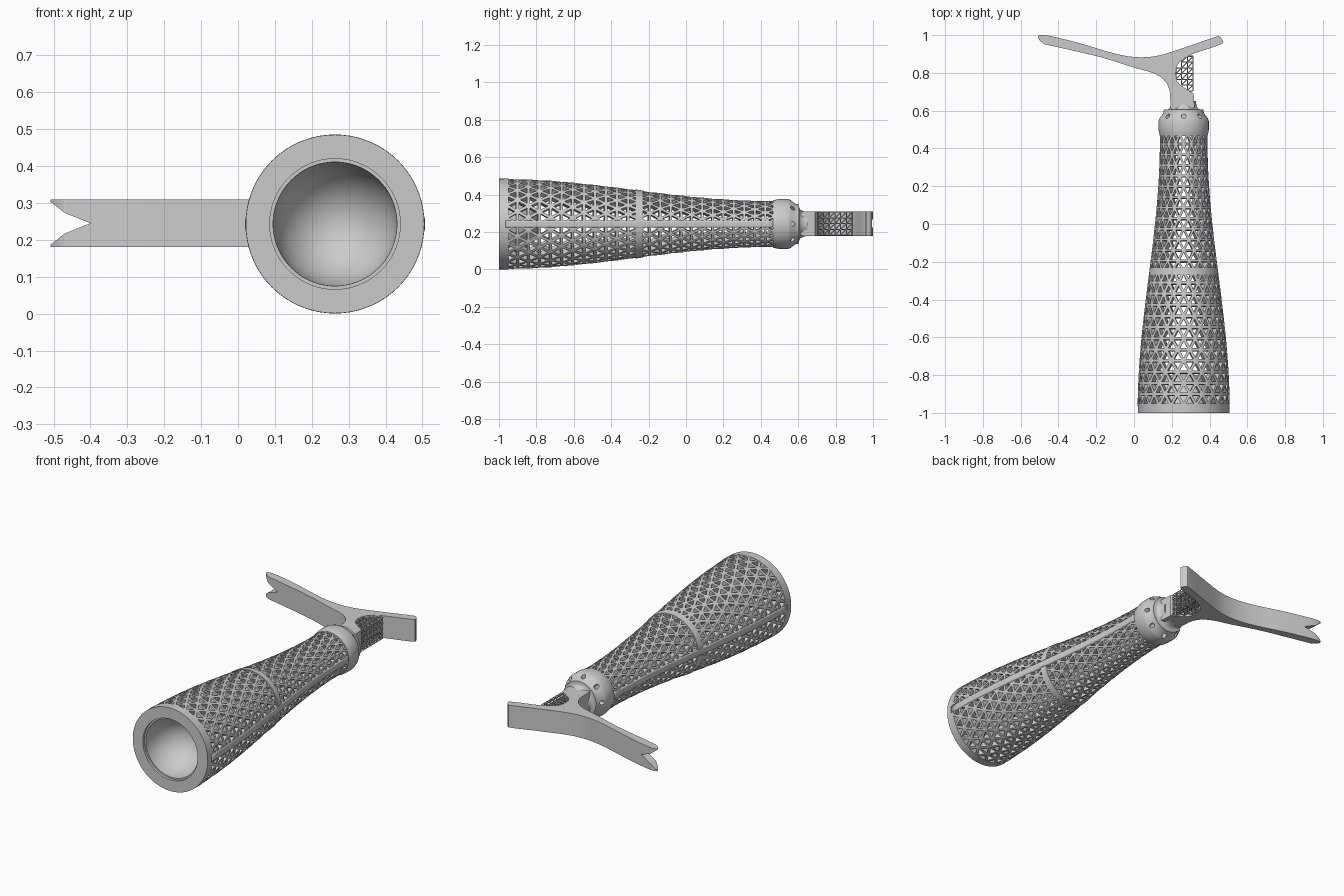
import bpy, bmesh
from math import pi, sin, cos
from mathutils import Vector, Matrix

if "Cube" in bpy.data.objects:
    bpy.data.objects.remove(bpy.data.objects["Cube"])

CX, CZ = 0.263, 0.243          # handle axis (runs along y)


def radius(y):
    return 0.183 + 0.059 * cos(pi * min(y + 1, 1.45) / 1.45)


def on_axis(y, r, a):
    return Vector((CX + r * cos(a), y, CZ + r * sin(a)))


def finish(name, bm, smooth=True):
    me = bpy.data.meshes.new(name)
    bm.to_mesh(me)
    bm.free()
    ob = bpy.data.objects.new(name, me)
    bpy.context.collection.objects.link(ob)
    if smooth:
        shade(ob)
    return ob


def activate(ob):
    bpy.ops.object.select_all(action='DESELECT')
    ob.select_set(True)
    bpy.context.view_layer.objects.active = ob


def shade(ob):
    activate(ob)
    bpy.ops.object.shade_smooth_by_angle(angle=0.6)


def cut(ob, cutter):
    m = ob.modifiers.new('cut', 'BOOLEAN')
    m.operation, m.solver, m.object = 'DIFFERENCE', 'EXACT', cutter
    cutter.hide_render = True
    activate(ob)
    bpy.ops.object.modifier_apply(modifier=m.name)
    bpy.data.objects.remove(cutter)
    shade(ob)


def lathe(name, profile, seg=72, closed=False):
    bm = bmesh.new()
    rings = [[bm.verts.new(on_axis(y, r, 2 * pi * i / seg)) for i in range(seg)] for y, r in profile]
    if closed:
        rings.append(rings[0])
    for a, b in zip(rings, rings[1:]):
        for i in range(seg):
            j = (i + 1) % seg
            bm.faces.new((a[i], a[j], b[j], b[i]))
    bmesh.ops.remove_doubles(bm, verts=bm.verts, dist=1e-5)
    bmesh.ops.recalc_face_normals(bm, faces=bm.faces)
    return finish(name, bm)


def thicken(ob, t):
    m = ob.modifiers.new('thickness', 'SOLIDIFY')
    m.thickness, m.offset = t, -1


def outward(bm):
    for f in bm.faces:
        c = f.calc_center_median()
        if f.normal.dot(Vector((c.x - CX, 0, c.z - CZ))) < 0:
            f.normal_flip()


# triangular lattice walls
def lattice(name, y0, y1, rows, n, strut):
    bm = bmesh.new()
    grid = []
    for k in range(rows + 1):
        y = y0 + (y1 - y0) * k / rows
        grid.append([bm.verts.new(on_axis(y, radius(y), 2 * pi * (i + 0.5 * (k % 2)) / n + pi / 2))
                     for i in range(n)])
    for k, (a, b) in enumerate(zip(grid, grid[1:])):
        for i in range(n):
            j = (i + 1) % n
            tris = ((a[i], a[j], b[i]), (a[j], b[j], b[i])) if k % 2 == 0 else \
                   ((a[i], b[j], b[i]), (a[i], a[j], b[j]))
            for t in tris:
                bm.faces.new(t)
    bm.normal_update()
    outward(bm)
    bm.normal_update()
    holes = list(bm.faces)
    bmesh.ops.inset_individual(bm, faces=holes, thickness=strut, use_even_offset=True)
    bmesh.ops.delete(bm, geom=holes, context='FACES')
    thicken(finish(name, bm, False), 0.035)


lattice('front_lattice', -0.96, -0.25, 12, 22, 0.0075)
lattice('rear_lattice', -0.25, 0.48, 13, 18, 0.006)

# solid ring band between the lattices
ys = (-0.27, -0.25, -0.23)
lathe('middle_band', [(y, radius(y) + 0.002) for y in ys] +
      [(y, radius(y) - 0.036) for y in reversed(ys)], closed=True)

# solid strips along both sides
for name, side in (('right_strip', 0), ('left_strip', pi)):
    bm = bmesh.new()
    rows = []
    for k in range(33):
        y = -0.965 + 1.445 * k / 32
        r = radius(y) + 0.002
        rows.append([bm.verts.new(on_axis(y, r, side + 0.01 * w / r)) for w in range(-2, 3)])
    for a, b in zip(rows, rows[1:]):
        for i in range(4):
            bm.faces.new((a[i], a[i + 1], b[i + 1], b[i]))
    bm.normal_update()
    outward(bm)
    thicken(finish(name, bm), 0.038)

# end ring with domed cup
dome = [(-0.985 + 0.2 * sin(t * pi / 28), 0.168 * cos(t * pi / 28)) for t in range(15)]
lathe('end_cup', [(-0.95, 0.17), (-0.95, radius(-0.95) + 0.001), (-1, 0.242), (-1, 0.177),
                  (-0.985, 0.177)] + dome)

# collar with a ring of drilled holes
collar = lathe('collar', [(0.465, 0), (0.465, 0.126), (0.485, 0.131), (0.5, 0.133), (0.545, 0.133),
                          (0.56, 0.128), (0.588, 0.107), (0.605, 0.105), (0.605, 0.088), (0.611, 0.077),
                          (0.625, 0.069), (0.64, 0.065), (0.65, 0.064), (0.65, 0)])
bm = bmesh.new()
for i in range(8):
    a = 2 * pi * i / 8
    d = Vector((cos(a), 0, sin(a)))
    bmesh.ops.create_cone(bm, cap_ends=True, segments=16, radius1=0.012, radius2=0.012, depth=0.08,
                          matrix=Matrix.Translation(on_axis(0.57, 0.13, a)) @ d.to_track_quat('Z', 'Y').to_matrix().to_4x4())
cut(collar, finish('hole_cutter', bm))


# forked crosspiece: smooth outline pieces joined at corners, extruded in z
def smooth_path(pts, sub=6):
    p = [Vector(q) for q in [pts[0]] + pts + [pts[-1]]]
    out = []
    for a, b, c, d in zip(p, p[1:], p[2:], p[3:]):
        for s in range(sub):
            t = s / sub
            out.append(0.5 * (2 * b + (c - a) * t + (2 * a - 5 * b + 4 * c - d) * t * t
                              + (3 * b - a - 3 * c + d) * t ** 3))
    return out


def prism(name, outline, z0, z1):
    bm = bmesh.new()
    f = bm.faces.new([bm.verts.new((p[0], p[1], z0)) for p in outline])
    top = bmesh.ops.extrude_face_region(bm, geom=[f])['geom']
    bmesh.ops.translate(bm, verts=[v for v in top if isinstance(v, bmesh.types.BMVert)], vec=(0, 0, z1 - z0))
    bmesh.ops.recalc_face_normals(bm, faces=bm.faces)
    return finish(name, bm)


pieces = [
    # left side of stem, underside of long arm, rounded tip, back edge, right tip, short arm underside
    [(0.195, 0.605), (0.192, 0.66), (0.187, 0.71), (0.168, 0.752), (0.13, 0.785), (0.08, 0.806),
     (0, 0.828), (-0.18, 0.884), (-0.44, 0.944), (-0.475, 0.953), (-0.503, 0.977), (-0.508, 0.993),
     (-0.49, 1.0), (-0.437, 0.994), (-0.29, 0.958), (-0.13, 0.91), (-0.03, 0.888), (0.06, 0.883),
     (0.15, 0.897), (0.29, 0.942), (0.43, 0.99), (0.455, 0.99), (0.468, 0.972), (0.458, 0.95),
     (0.315, 0.903)],
    # arc around the window
    [(0.315, 0.903), (0.262, 0.875), (0.227, 0.835), (0.219, 0.785), (0.24, 0.742), (0.315, 0.69)],
    [(0.315, 0.69), (0.322, 0.605)],
]
outline = [p for piece in pieces for p in smooth_path(piece)]
cross = prism('crosspiece', outline, 0.18, 0.31)
bev = cross.modifiers.new('soft_edges', 'BEVEL')
bev.width, bev.segments, bev.limit_method = 0.007, 2, 'ANGLE'
bev.angle_limit = 1.2
activate(cross)
bpy.ops.object.modifier_apply(modifier=bev.name)

# V notch in the long arm's tip
bm = bmesh.new()
f = bm.faces.new([bm.verts.new((x, 0.8, z)) for x, z in
                  ((-0.4, 0.245), (-0.47, 0.273), (-0.53, 0.32), (-0.53, 0.17), (-0.47, 0.217))])
top = bmesh.ops.extrude_face_region(bm, geom=[f])['geom']
bmesh.ops.translate(bm, verts=[v for v in top if isinstance(v, bmesh.types.BMVert)], vec=(0, 0.4, 0))
bmesh.ops.recalc_face_normals(bm, faces=bm.faces)
cut(cross, finish('notch_cutter', bm))

# fine wire lattice filling the window
cu = bpy.data.curves.new('window_lattice', 'CURVE')
cu.dimensions, cu.bevel_depth, cu.bevel_resolution, cu.use_fill_caps = '3D', 0.0028, 0, True


def wire(a, b):
    s = cu.splines.new('POLY')
    s.points.add(1)
    s.points[0].co, s.points[1].co = (*a, 1), (*b, 1)


X = [0.222 + 0.0303 * i for i in range(4)]
Y = [0.705 + 0.0305 * i for i in range(7)]
Z = [0.184 + 0.0305 * i for i in range(5)]
LOW = {0: 2, 1: 1}             # rows kept inside the arc on the left columns
for i, x in enumerate(X):
    lo = LOW.get(i, 0)
    hi = 4 if i == 0 else 6
    for z in Z:
        wire((x, Y[lo], z), (x, Y[hi], z))
    for j in range(lo, hi + 1):
        wire((x, Y[j], Z[0]), (x, Y[j], Z[-1]))
        for k in range(4):
            if j < hi:
                wire((x, Y[j], Z[k]), (x, Y[j + 1], Z[k + 1]))
        for k in range(5):
            if i < 3:
                wire((x, Y[j], Z[k]), (X[i + 1], Y[j], Z[k]))
                if j < hi:
                    wire((x, Y[j], Z[k]), (X[i + 1], Y[j + 1], Z[k]))
bpy.context.collection.objects.link(bpy.data.objects.new('window_lattice', cu))
